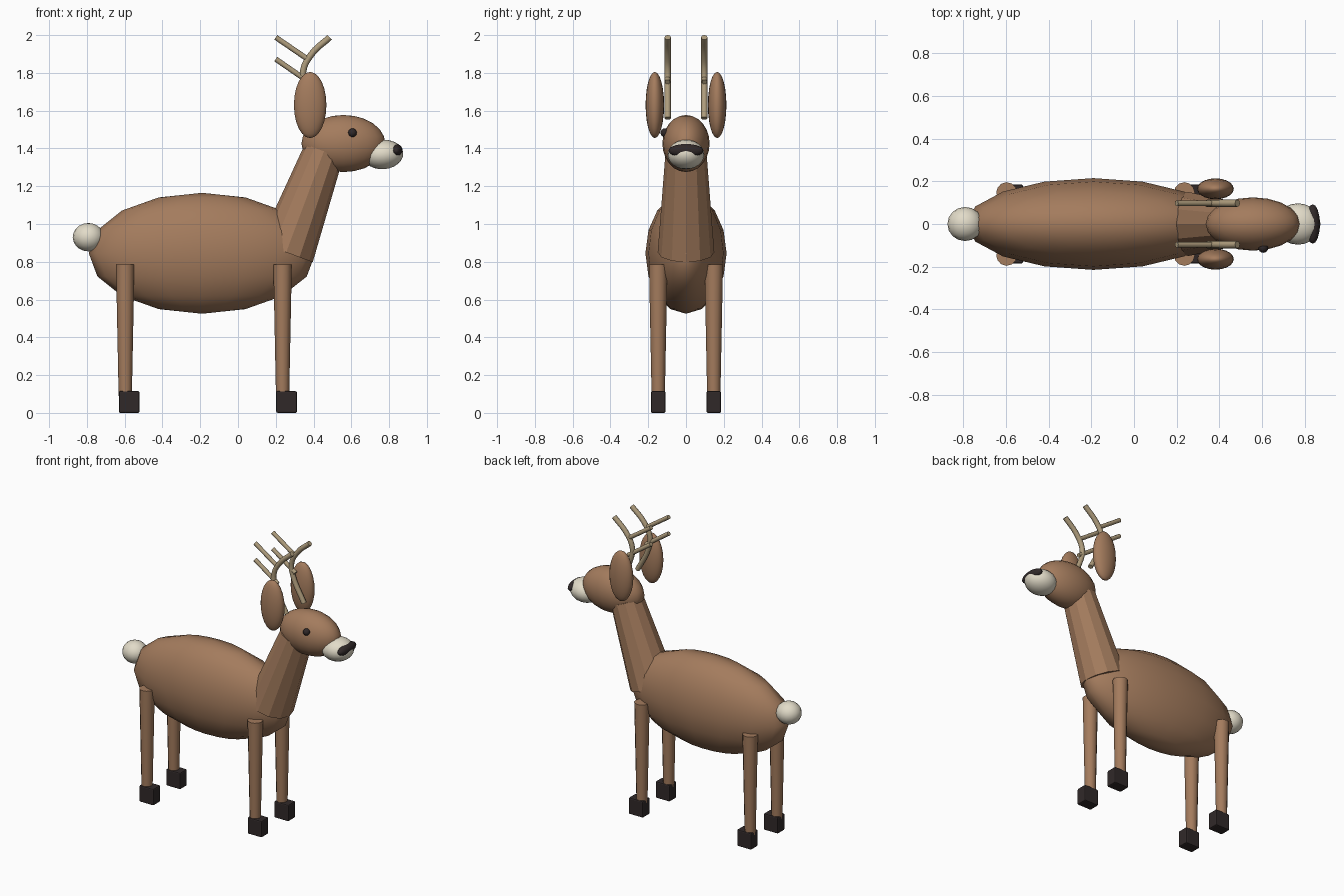
import bpy
import math
from mathutils import Vector

if "Cube" in bpy.data.objects:
    bpy.data.objects.remove(bpy.data.objects["Cube"])


def material(name, rgb):
    m = bpy.data.materials.new(name)
    m.diffuse_color = (*rgb, 1)
    m.use_nodes = True
    m.node_tree.nodes["Principled BSDF"].inputs["Base Color"].default_value = m.diffuse_color
    return m


BROWN = material("brown fur", (0.37, 0.2, 0.11))
CREAM = material("cream fur", (0.76, 0.71, 0.58))
DARK = material("dark horn", (0.03, 0.022, 0.022))
ANTLER = material("antler tan", (0.42, 0.33, 0.2))


def finish(name, mat, angle=None):
    ob = bpy.context.object
    ob.name = name
    ob.data.materials.append(mat)
    if angle is not None:
        bpy.ops.object.shade_smooth_by_angle(angle=math.radians(angle))
    return ob


def ellipsoid(name, mat, centre, radii, segments=20, rings=12, tilt=0):
    bpy.ops.mesh.primitive_uv_sphere_add(segments=segments, ring_count=rings, radius=1,
                                         location=centre, rotation=(0, tilt, 0))
    bpy.context.object.scale = radii
    return finish(name, mat, 60)


def tapered(name, mat, start, end, r1, r2, sides, angle=None):
    start, end = Vector(start), Vector(end)
    axis = end - start
    bpy.ops.mesh.primitive_cone_add(vertices=sides, radius1=r1, radius2=r2, depth=axis.length,
                                    location=(start + end) / 2,
                                    rotation=axis.to_track_quat('Z', 'Y').to_euler())
    return finish(name, mat, angle)


def beam(name, points, radius):
    # smooth curved tube, converted to a mesh
    cu = bpy.data.curves.new(name, 'CURVE')
    cu.dimensions = '3D'
    cu.bevel_depth = radius
    cu.bevel_resolution = 2
    cu.resolution_u = 5
    cu.use_fill_caps = True
    sp = cu.splines.new('BEZIER')
    sp.bezier_points.add(len(points) - 1)
    for bp, p in zip(sp.bezier_points, points):
        bp.co = p
        bp.handle_left_type = bp.handle_right_type = 'AUTO'
    ob = bpy.data.objects.new(name, cu)
    bpy.context.collection.objects.link(ob)
    bpy.ops.object.select_all(action='DESELECT')
    ob.select_set(True)
    bpy.context.view_layer.objects.active = ob
    bpy.ops.object.convert(target='MESH')
    return finish(name, ANTLER, 50)


# torso, tail and neck
ellipsoid("body", BROWN, (-0.19, 0, 0.845), (0.6, 0.215, 0.32), 16, 8)
ellipsoid("tail", CREAM, (-0.792, 0, 0.93), (0.083, 0.08, 0.075), 16, 10)
tapered("neck", BROWN, (0.255, 0, 0.85), (0.455, 0, 1.385), 0.15, 0.108, 12)

# head
ellipsoid("head", BROWN, (0.558, 0, 1.426), (0.222, 0.125, 0.151))
ellipsoid("muzzle", CREAM, (0.768, 0, 1.368), (0.107, 0.097, 0.078), tilt=-0.08)
ellipsoid("nose", DARK, (0.838, 0, 1.388), (0.034, 0.092, 0.036), 16, 10)
ellipsoid("eye", DARK, (0.606, -0.112, 1.483), (0.023, 0.023, 0.023), 16, 8)

for side, label in ((-1, "right"), (1, "left")):
    # ears
    ellipsoid(f"ear_{label}", BROWN, (0.382, side * 0.165, 1.63), (0.086, 0.049, 0.175))

    # antler beam with two tines
    y = side * 0.097
    beam(f"antler_beam_{label}",
         [(0.44, y, 1.56), (0.355, y, 1.73), (0.345, y, 1.81), (0.39, y, 1.9), (0.485, y, 1.988)],
         0.017)
    for i, (a, b) in enumerate((((0.2, 1.873), (0.375, 1.752)), ((0.2, 1.988), (0.37, 1.872)))):
        tapered(f"antler_tine_{label}_{i + 1}", ANTLER, (a[0], y, a[1]), (b[0], y, b[1]),
                0.014, 0.014, 10, 50)

    # legs and hooves
    for x, pos in ((0.236, "front"), (-0.597, "rear")):
        ly = side * 0.147
        tapered(f"leg_{pos}_{label}", BROWN, (x, ly, 0.09), (x, ly, 0.785), 0.035, 0.049, 12, 40)
        bpy.ops.mesh.primitive_cube_add(size=1, location=(x + 0.021, ly, 0.0575))
        hoof = bpy.context.object
        hoof.scale = (0.11, 0.078, 0.115)
        bpy.ops.object.transform_apply(location=False, rotation=False, scale=True)
        finish(f"hoof_{pos}_{label}", DARK)
        bevel = hoof.modifiers.new("soft edges", 'BEVEL')
        bevel.width = 0.008
        bevel.segments = 2
